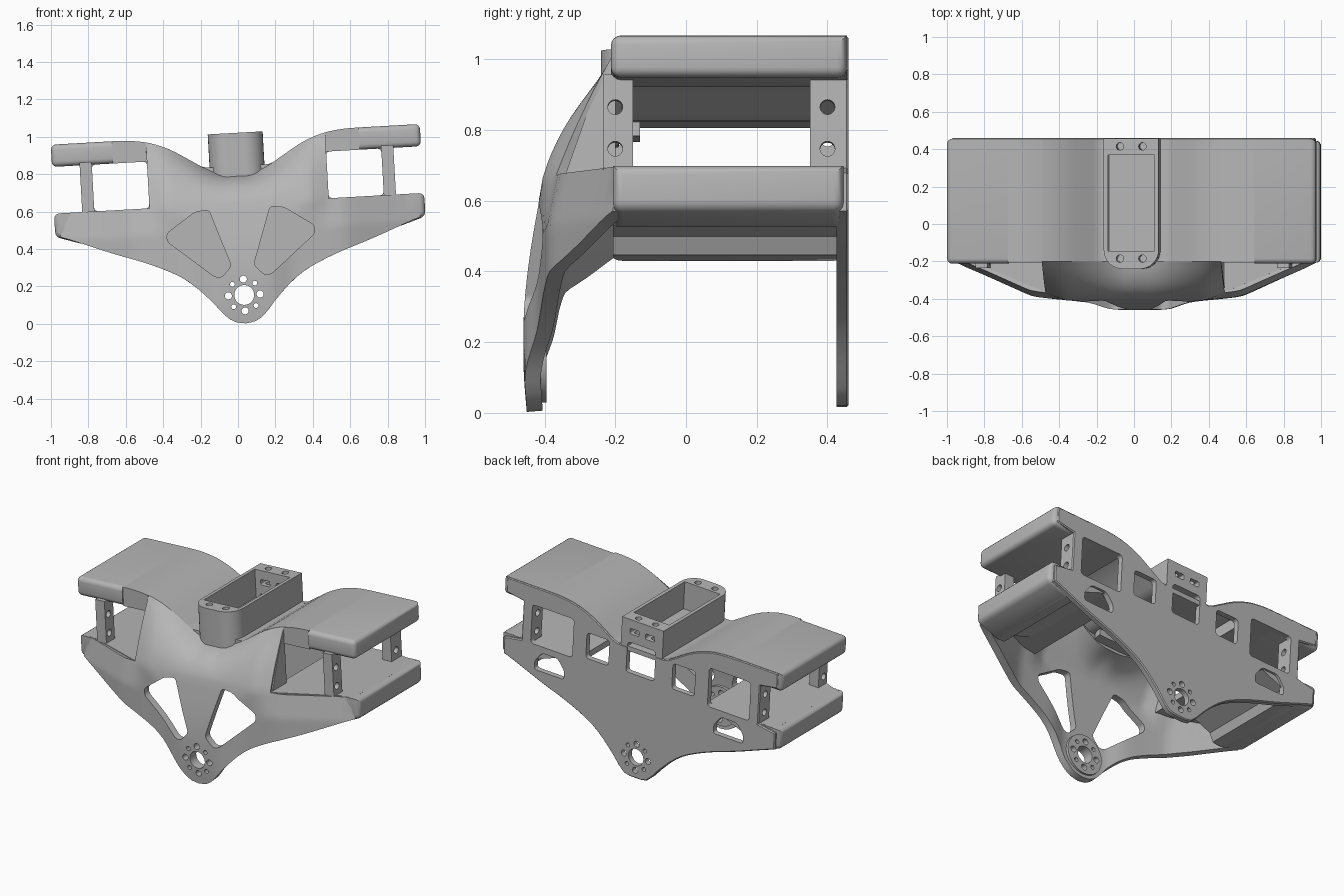
import bpy, bmesh, math
from mathutils import Matrix, Vector

cube = bpy.data.objects.get("Cube")
if cube:
    bpy.data.objects.remove(cube, do_unlink=True)

grey = bpy.data.materials.new("matte_grey")
grey.use_nodes = True
grey.diffuse_color = (0.47, 0.47, 0.47, 1)
grey.node_tree.nodes["Principled BSDF"].inputs["Base Color"].default_value = (0.47, 0.47, 0.47, 1)

# The whole part leans slightly sideways
TILT = (Matrix.Translation((0.014, 0, 0.5)) @ Matrix.Rotation(-0.056, 4, 'Y')
        @ Matrix.Translation((0, 0, -0.5)))


def curve(pts):
    """Smooth interpolation through a few points."""
    def slope(i):
        a, b = pts[max(i - 1, 0)], pts[min(i + 1, len(pts) - 1)]
        return (b[1] - a[1]) / (b[0] - a[0])

    def at(x):
        x = min(max(x, pts[0][0]), pts[-1][0])
        i = max(k for k in range(len(pts) - 1) if pts[k][0] <= x)
        (xa, ya), (xb, yb) = pts[i], pts[i + 1]
        h = xb - xa
        t = (x - xa) / h
        return (ya * (1 + 2 * t) * (1 - t) ** 2 + yb * t * t * (3 - 2 * t)
                + h * t * (1 - t) * (slope(i) * (1 - t) - slope(i + 1) * t))
    return at


def spread(a, b, n):
    return [a + (b - a) * i / n for i in range(n + 1)]


def finish(name, bm):
    bmesh.ops.recalc_face_normals(bm, faces=bm.faces)
    bm.transform(TILT)
    me = bpy.data.meshes.new(name)
    bm.to_mesh(me)
    bm.free()
    me.materials.append(grey)
    ob = bpy.data.objects.new(name, me)
    bpy.context.collection.objects.link(ob)
    return ob


def prism(name, pts, axis, lo, hi, r=0, rule=None, segs=4):
    """Extrude a flat profile along an axis; round the edges the rule picks."""
    place = {'x': lambda p, h: (h, p[0], p[1]),
             'y': lambda p, h: (p[0], h, p[1]),
             'z': lambda p, h: (p[0], p[1], h)}[axis]
    k = 'xyz'.index(axis)
    bm = bmesh.new()
    face = bm.faces.new([bm.verts.new(place(p, lo)) for p in pts])
    ext = bmesh.ops.extrude_face_region(bm, geom=[face])
    move = Vector()
    move[k] = hi - lo
    bmesh.ops.translate(bm, vec=move, verts=[v for v in ext["geom"] if isinstance(v, bmesh.types.BMVert)])
    bmesh.ops.recalc_face_normals(bm, faces=bm.faces)
    if r:
        if rule is None:
            rule = lambda m, d: abs(d[k]) > 0.9
        edges = [e for e in bm.edges if e.calc_face_angle(0) > 0.25 and
                 rule((e.verts[0].co + e.verts[1].co) / 2,
                      (e.verts[0].co - e.verts[1].co).normalized())]
        bmesh.ops.bevel(bm, geom=edges, offset=r, segments=segs, profile=0.5,
                        affect='EDGES', clamp_overlap=True)
    return finish(name, bm)


def rect(a, b, c, d):
    return [(a, c), (b, c), (b, d), (a, d)]


def disc(x, z, r, n=24):
    return [(x + r * math.cos(2 * math.pi * i / n), z + r * math.sin(2 * math.pi * i / n)) for i in range(n)]


def mirror(pts, s):
    return [(s * a, b) for a, b in pts]


def apply_all(ob):
    bpy.context.view_layer.update()
    ev = ob.evaluated_get(bpy.context.evaluated_depsgraph_get())
    me = bpy.data.meshes.new_from_object(ev)
    ob.modifiers.clear()
    ob.data = me


def cut(ob, cutters):
    for c in cutters:
        c.hide_render = True
        m = ob.modifiers.new("cut", 'BOOLEAN')
        m.operation, m.solver, m.object = 'DIFFERENCE', 'EXACT', c
    apply_all(ob)


SIDES = (-1, 1)
END, RIM, FLOOR, CEIL, INNER, FLAT = 0.988, 0.962, 0.645, 0.895, 0.48, 0.66
bottom = curve([(0, 0.002), (0.06, 0.014), (0.11, 0.052), (0.15, 0.1), (0.2, 0.155), (0.27, 0.222),
                (0.35, 0.278), (0.5, 0.347), (0.7, 0.418), (0.92, 0.503), (END, 0.525)])
top = curve([(0, 0.798), (0.08, 0.802), (0.16, 0.835), (0.25, 0.89), (0.35, 0.95), (0.45, 0.99),
             (0.55, 1.009), (FLAT, 1.014), (END, 1.014)])
depth_by_height = curve([(0, -0.45), (0.15, -0.46), (0.3, -0.457), (0.45, -0.44), (FLOOR, -0.405)])
depth_by_width = curve([(0, -0.46), (0.15, -0.455), (0.27, -0.42), (0.45, -0.4), (0.56, -0.385),
                        (0.62, -0.36), (0.8, -0.28), (END, -0.2)])


def front_depth(a, z):
    lean = 0.03 * min(max((a - 0.38) / 0.1, 0), 1) * min(max((z - 0.5) / 0.145, 0), 1)
    return min(max(depth_by_height(z), depth_by_width(a)) + lean, -0.2)


# Curved front shell: lower rows span the full width, upper rows only the middle
LOW, HIGH = 12, 10
cols = spread(-RIM, -INNER, 12)[:-1] + spread(-INNER, INNER, 36) + spread(INNER, RIM, 12)[1:]
bm = bmesh.new()
grid = []
for u in cols:
    a = abs(u)
    col = []
    for z in spread(bottom(a), FLOOR, LOW):
        col.append(bm.verts.new((u, front_depth(a, z), z)))
    if a < INNER + 0.001:
        y0, z2 = front_depth(a, FLOOR), top(a)
        y1, z1 = y0 + 0.04 + 0.1 * a * a, FLOOR + (z2 - FLOOR) * (0.85 - 0.75 * a)
        for t in spread(0, 1, HIGH)[1:]:
            p, q, w = (1 - t) ** 2, 2 * t * (1 - t), t * t
            col.append(bm.verts.new((u, p * y0 + q * y1 - w * 0.2, p * FLOOR + q * z1 + w * z2)))
    grid.append(col)
for ca, cb in zip(grid, grid[1:]):
    for j in range(min(len(ca), len(cb)) - 1):
        bm.faces.new((ca[j], cb[j], cb[j + 1], ca[j + 1]))
front_shell = finish("front_shell", bm)
if sum(p.normal.y for p in front_shell.data.polygons) > 0:
    front_shell.data.flip_normals()
solid = front_shell.modifiers.new("thickness", 'SOLIDIFY')
solid.thickness, solid.offset = 0.045, -1
apply_all(front_shell)
hub_boss = prism("hub_boss", disc(0, 0.154, 0.125, 40), 'y', -0.452, -0.395)

# Flat back plate with notched ends
rim = [(a, max(bottom(a), 0.018)) for a in spread(0, RIM, 24)]
rim += [(RIM, FLOOR - 0.02), (0.84, FLOOR), (0.84, CEIL), (RIM, CEIL + 0.02)]
rim += [(a, max(top(a), 0.845) - 0.002) for a in spread(RIM, 0, 24)]
outline = rim[:-1] + [(-a, z) for a, z in reversed(rim) if a > 0]
back_plate = prism("back_plate", outline, 'y', 0.425, 0.46, 0.006,
                   lambda m, d: m.y > 0.45 and abs(d.y) < 0.5, 1)

# Central roof between the wings
roof = [(u, max(top(abs(u)), 0.845)) for u in spread(-INNER, INNER, 32)]
prism("roof", roof + [(u, z - 0.03) for u, z in reversed(roof)], 'y', -0.2, 0.455)

columns = []
for s in SIDES:
    tag = "left" if s > 0 else "right"
    # Upper wing: curved root and rounded flat end
    root = [(INNER, CEIL), (FLAT, CEIL)] + [(a, top(a)) for a in spread(FLAT, INNER, 6)]
    prism(tag + "_upper_wing_root", mirror(root, s), 'y', -0.205, 0.455)
    prism(tag + "_upper_wing", mirror(rect(FLAT, END, CEIL, 1.014), s), 'y', -0.212, 0.455, 0.028,
          lambda m, d: abs(m.x) > 0.75 and not (m.y > 0.4 and m.z > 1))
    # Lower wing: thin shelf with a thick rounded end
    shelf = [(0.45, 0.44), (0.95, 0.44), (0.95, -0.2), (0.88, -0.2), (0.5, -0.355), (0.45, -0.36)]
    prism(tag + "_lower_shelf", mirror(shelf, s), 'z', 0.605, FLOOR)
    lower = [(0.58, 0.606), (0.75, 0.54), (0.775, 0.49), (0.86, 0.478), (END + 0.003, 0.52),
             (END + 0.003, FLOOR), (0.58, FLOOR - 0.001)]
    prism(tag + "_lower_wing", mirror(lower, s), 'y', -0.207, 0.445, 0.028,
          lambda m, d: abs(m.x) > 0.9)
    # Wall closing the side of the front shell
    wall = [(-0.2, 0.615), (-0.35, 0.615), (-0.342, FLOOR), (-0.28, 0.82), (-0.2, 0.985)]
    prism(tag + "_inner_wall", wall, 'x', s * (INNER - 0.03), s * INNER)
    # Screw columns
    for place, y0, y1, hole_y in (("front", -0.235, -0.15, -0.2), ("back", 0.35, 0.45, 0.4)):
        c = prism(tag + "_" + place + "_column", mirror(rect(0.775, 0.84, 0.63, 0.91), s), 'y', y0, y1)
        columns.append((c, s, hole_y))

# Open rectangular neck, with a skirt where it meets the front shell
front_corners = lambda m, d: abs(d.z) > 0.9 and m.y < -0.2
neck = prism("neck", rect(-0.147, 0.147, -0.24, 0.458), 'z', 0.82, 1.022, 0.1, front_corners, 8)
prism("neck_skirt", rect(-0.147, 0.147, -0.24, -0.13), 'z', 0.775, 0.825, 0.1, front_corners, 8)

# Cutters
column_holes = []
for c, s, y in columns:
    holes = [prism("cutter", disc(y, z, 0.021, 20), 'x', s * 0.7, s * 0.9) for z in (0.7, 0.818)]
    cut(c, holes)
    column_holes += holes
hub_cuts = [prism("cutter", disc(0, 0.154, 0.053, 40), 'y', -0.6, 0.6)]
for i in range(8):
    t = math.pi * i / 4
    hub_cuts.append(prism("cutter", disc(0.085 * math.sin(t), 0.154 + 0.085 * math.cos(t),
                                         0.013 if i % 2 else 0.019, 16), 'y', -0.6, 0.6))
vent = [(0.06, 0.312), (0.115, 0.255), (0.15, 0.258), (0.395, 0.462), (0.395, 0.505), (0.24, 0.61), (0.165, 0.62)]
vents = [prism("cutter", mirror(vent, s), 'y', -0.6, -0.3, 0.024) for s in SIDES]
centre_window = prism("cutter", rect(-0.1, 0.1, 0.68, 0.875), 'y', 0.36, 0.6, 0.02)
back_cuts = [centre_window]
arch = [(0.53, 0.485), (0.74, 0.485), (0.74, 0.54), (0.69, 0.605), (0.58, 0.605), (0.53, 0.54)]
for s in SIDES:
    back_cuts.append(prism("cutter", mirror(rect(0.225, 0.385, 0.675, 0.84), s), 'y', 0.36, 0.6, 0.02))
    back_cuts.append(prism("cutter", mirror(rect(INNER, 0.775, FLOOR, CEIL), s), 'y', 0.36, 0.6, 0.02))
    back_cuts.append(prism("cutter", mirror(arch, s), 'y', 0.36, 0.6, 0.018))
slots = [prism("cutter", rect(s * 0.055 - 0.032, s * 0.055 + 0.032, 0.93, 0.965), 'y', 0.33, 0.6, 0.008)
         for s in SIDES]
neck_cuts = [prism("cutter", rect(-0.125, 0.125, -0.145, 0.37), 'z', 0.846, 1.2)]
neck_cuts += [prism("cutter", disc(s * 0.06, y, 0.02, 20), 'z', 0.9, 1.2) for s in SIDES for y in (-0.185, 0.415)]

cut(front_shell, hub_cuts + vents)
cut(hub_boss, hub_cuts)
cut(back_plate, hub_cuts + back_cuts)
cut(neck, neck_cuts + slots + [centre_window])
for c in hub_cuts + vents + back_cuts + slots + neck_cuts + column_holes:
    bpy.data.objects.remove(c, do_unlink=True)

# Smooth shading with crisp edges
bpy.ops.object.select_all(action='DESELECT')
for ob in bpy.context.collection.objects:
    if ob.type == 'MESH' and grey.name in ob.data.materials:
        ob.select_set(True)
        bpy.context.view_layer.objects.active = ob
bpy.ops.object.shade_smooth_by_angle(angle=math.radians(35))
